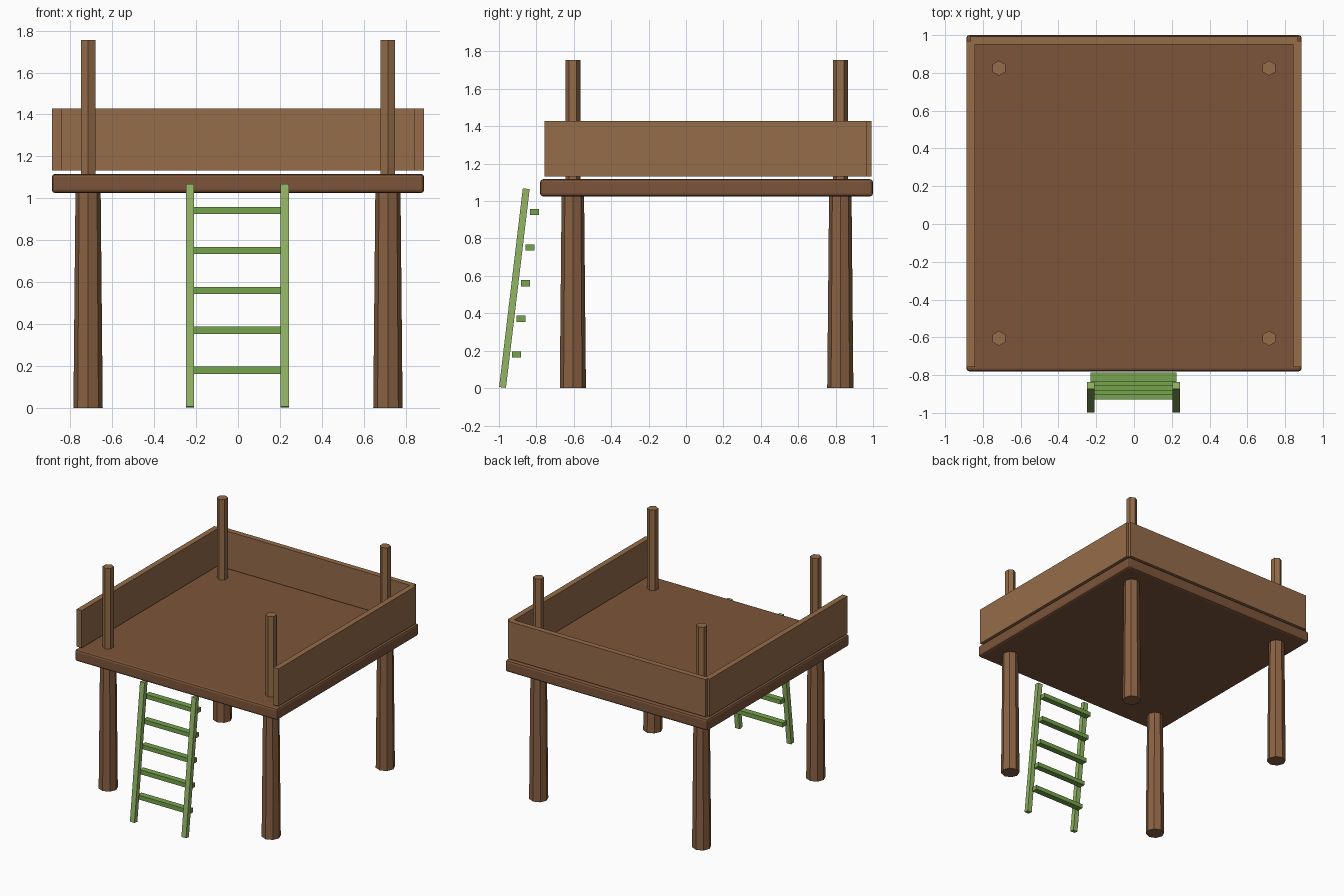
import bpy
import math

if "Cube" in bpy.data.objects:
    bpy.data.objects.remove(bpy.data.objects["Cube"])

CY = 0.11  # centre of the platform in y


def material(name, rgb):
    m = bpy.data.materials.new(name)
    m.diffuse_color = (*rgb, 1)
    m.use_nodes = True
    m.node_tree.nodes["Principled BSDF"].inputs["Base Color"].default_value = m.diffuse_color
    return m


deck_wood = material("deck wood", (0.20, 0.09, 0.042))
wall_wood = material("light wood", (0.30, 0.15, 0.067))
leg_wood = material("leg wood", (0.25, 0.12, 0.056))
rail_green = material("rail green", (0.29, 0.46, 0.13))
rung_green = material("rung green", (0.18, 0.37, 0.075))


def box(name, x, y, z, mat, bevel=0, segments=1):
    """Box from (min, max) ranges, optionally bevelled."""
    spans = (x, y, z)
    bpy.ops.mesh.primitive_cube_add(size=1, location=[(a + b) / 2 for a, b in spans])
    ob = bpy.context.object
    ob.name = name
    ob.scale = [b - a for a, b in spans]
    bpy.ops.object.transform_apply(location=False, rotation=False, scale=True)
    ob.data.materials.append(mat)
    if bevel:
        mod = ob.modifiers.new("bevel", "BEVEL")
        mod.width = bevel
        mod.segments = segments
    return ob


def post(name, x, y, z0, z1, r0, r1, sides, mat):
    """Faceted, optionally tapered post."""
    bpy.ops.mesh.primitive_cone_add(vertices=sides, radius1=r0, radius2=r1,
                                    depth=z1 - z0, location=(x, y, (z0 + z1) / 2))
    ob = bpy.context.object
    ob.name = name
    ob.data.materials.append(mat)


# Platform with rounded edges
box("platform", (-0.888, 0.888), (-0.78, 1.0), (1.025, 1.117), deck_wood, 0.016, 2)

# Tapered legs below and slim hexagonal posts above
for sx, side in ((-1, "left"), (1, "right")):
    for sy, end in ((-1, "front"), (1, "back")):
        x, y = sx * 0.715, CY + sy * 0.715
        post(f"{end}_{side}_leg", x, y, 0, 1.04, 0.07, 0.06, 8, leg_wood)
        post(f"{end}_{side}_upper_post", x, y, 1.10, 1.755, 0.04, 0.04, 6, wall_wood)

    # Side walls
    xs = sorted((sx * 0.842, sx * 0.886))
    box(f"{side}_wall", xs, (-0.757, 0.968), (1.132, 1.428), wall_wood)

# Back wall, ending short of the corners
box("back_wall", (-0.866, 0.866), (0.95, 0.993), (1.132, 1.428), wall_wood)

# Leaning ladder rails
LEAN = math.atan2(0.127, 1.065)
for sx, side in ((-1, "left"), (1, "right")):
    x = sx * 0.226 - 0.003
    rail = box(f"{side}_ladder_rail", (x - 0.02, x + 0.02), (-0.936, -0.899),
               (0, 1.07), rail_green)
    rail.rotation_euler.x = -LEAN

# Level ladder rungs
for i in range(5):
    y, z = -0.906 + 0.024 * i, 0.18 + 0.1905 * i
    box(f"ladder_rung_{i + 1}", (-0.23, 0.224), (y - 0.024, y + 0.024),
        (z - 0.017, z + 0.017), rung_green)
